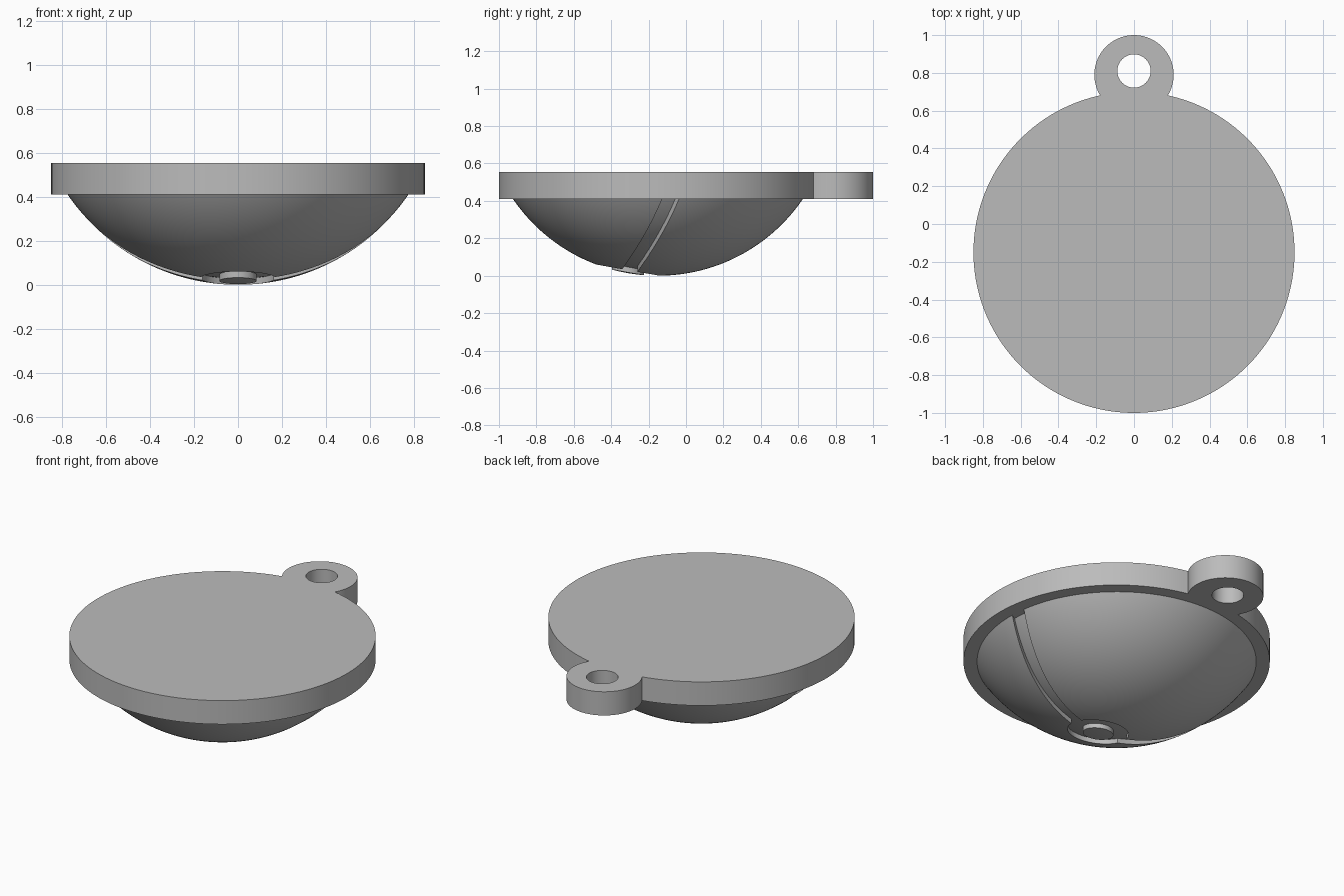
import bpy, bmesh, math

cube = bpy.data.objects.get("Cube")
if cube:
    bpy.data.objects.remove(cube, do_unlink=True)

CY = -0.15                    # centre of the disc and dome
DISC_R, TAB_R, TAB_Y = 0.85, 0.21, 0.79
Z0, Z1 = 0.41, 0.555          # underside and top of the plate
DOME_R, DEPTH = 0.937, 0.028  # dome sphere and depth of the grooves
BUTTON_Y, BUTTON_R, RING_R = -0.31, 0.085, 0.17
BAND_R, BAND_W = 1.42, 0.08   # curved band groove, in plan

grey = bpy.data.materials.new("plain grey")
grey.use_nodes = True
COLOUR = (0.5, 0.5, 0.5, 1)
grey.diffuse_color = COLOUR
grey.node_tree.nodes["Principled BSDF"].inputs["Base Color"].default_value = COLOUR


def make_object(name, bm):
    bmesh.ops.recalc_face_normals(bm, faces=bm.faces)
    mesh = bpy.data.meshes.new(name)
    bm.to_mesh(mesh)
    bm.free()
    mesh.materials.append(grey)
    obj = bpy.data.objects.new(name, mesh)
    bpy.context.collection.objects.link(obj)
    return obj


def prism(name, outline, low, high):
    bm = bmesh.new()
    face = bm.faces.new([bm.verts.new((x, y, low)) for x, y in outline])
    new = bmesh.ops.extrude_face_region(bm, geom=[face])["geom"]
    bmesh.ops.translate(bm, vec=(0, 0, high - low),
                        verts=[v for v in new if isinstance(v, bmesh.types.BMVert)])
    return make_object(name, bm)


def arc(cy, r, start, end, n):
    # Angles are measured from +y towards +x
    return [(r * math.sin(start + (end - start) * i / n),
             cy + r * math.cos(start + (end - start) * i / n)) for i in range(n + 1)]


def circle(cy, r, n=64):
    return arc(cy, r, 0, math.tau, n)[:-1]


def cap(name, r, top):
    # Spherical bowl closed by a flat lid
    bm = bmesh.new()
    limit = math.acos((DOME_R - top) / r)
    steps, sides = 40, 128
    rings = []
    for i in range(1, steps + 1):
        a = limit * i / steps
        rings.append([bm.verts.new((x, y, DOME_R - r * math.cos(a)))
                      for x, y in circle(CY, r * math.sin(a), sides)])
    pole = bm.verts.new((0, CY, DOME_R - r))
    for j in range(sides):
        k = (j + 1) % sides
        bm.faces.new((pole, rings[0][j], rings[0][k]))
        for a, b in zip(rings, rings[1:]):
            bm.faces.new((a[j], b[j], b[k], a[k]))
    bm.faces.new(rings[-1])
    return make_object(name, bm)


def cut(obj, cutter):
    cutter.hide_render = True
    mod = obj.modifiers.new("cut", "BOOLEAN")
    mod.operation, mod.solver, mod.object = "DIFFERENCE", "EXACT", cutter
    bpy.context.view_layer.objects.active = obj
    bpy.ops.object.modifier_apply(modifier=mod.name)
    bpy.data.objects.remove(cutter, do_unlink=True)


def smooth(obj):
    bpy.ops.object.select_all(action="DESELECT")
    obj.select_set(True)
    bpy.context.view_layer.objects.active = obj
    bpy.ops.object.shade_smooth_by_angle(angle=math.radians(25))


# Plate: disc outline merged with the round hanging tab
gap = TAB_Y - CY
meet = (gap ** 2 + DISC_R ** 2 - TAB_R ** 2) / (2 * gap)
disc_a = math.acos(meet / DISC_R)
tab_a = math.acos((meet - gap) / TAB_R)
outline = arc(CY, DISC_R, disc_a, math.tau - disc_a, 160)
outline += arc(TAB_Y, TAB_R, -tab_a, tab_a, 48)[1:-1]
plate = prism("plate_with_tab", outline, Z0, Z1)
cut(plate, prism("hole_cutter", circle(0.81, 0.088), 0, 1))
smooth(plate)

# Dome below the plate
dome = cap("dome", DOME_R, Z0 + 0.005)

# Ring groove around the button
ring = prism("ring_cutter", circle(BUTTON_Y, RING_R), -0.1, 0.3)
cut(ring, prism("button_core", circle(BUTTON_Y, BUTTON_R), -0.2, 0.4))
cut(ring, cap("ring_floor", DOME_R - DEPTH, 0.6))
cut(dome, ring)

# Curved band groove on each side
centre = BUTTON_Y + BAND_R
for side in (-1, 1):
    start, end = math.pi - side * 0.09, math.pi - side * 0.65
    band_outline = (arc(centre, BAND_R - BAND_W / 2, start, end, 40)
                    + arc(centre, BAND_R + BAND_W / 2, end, start, 40))
    band = prism("band_cutter", band_outline, -0.1, 0.5)
    cut(band, cap("band_floor", DOME_R - DEPTH, 0.6))
    cut(dome, band)
smooth(dome)
